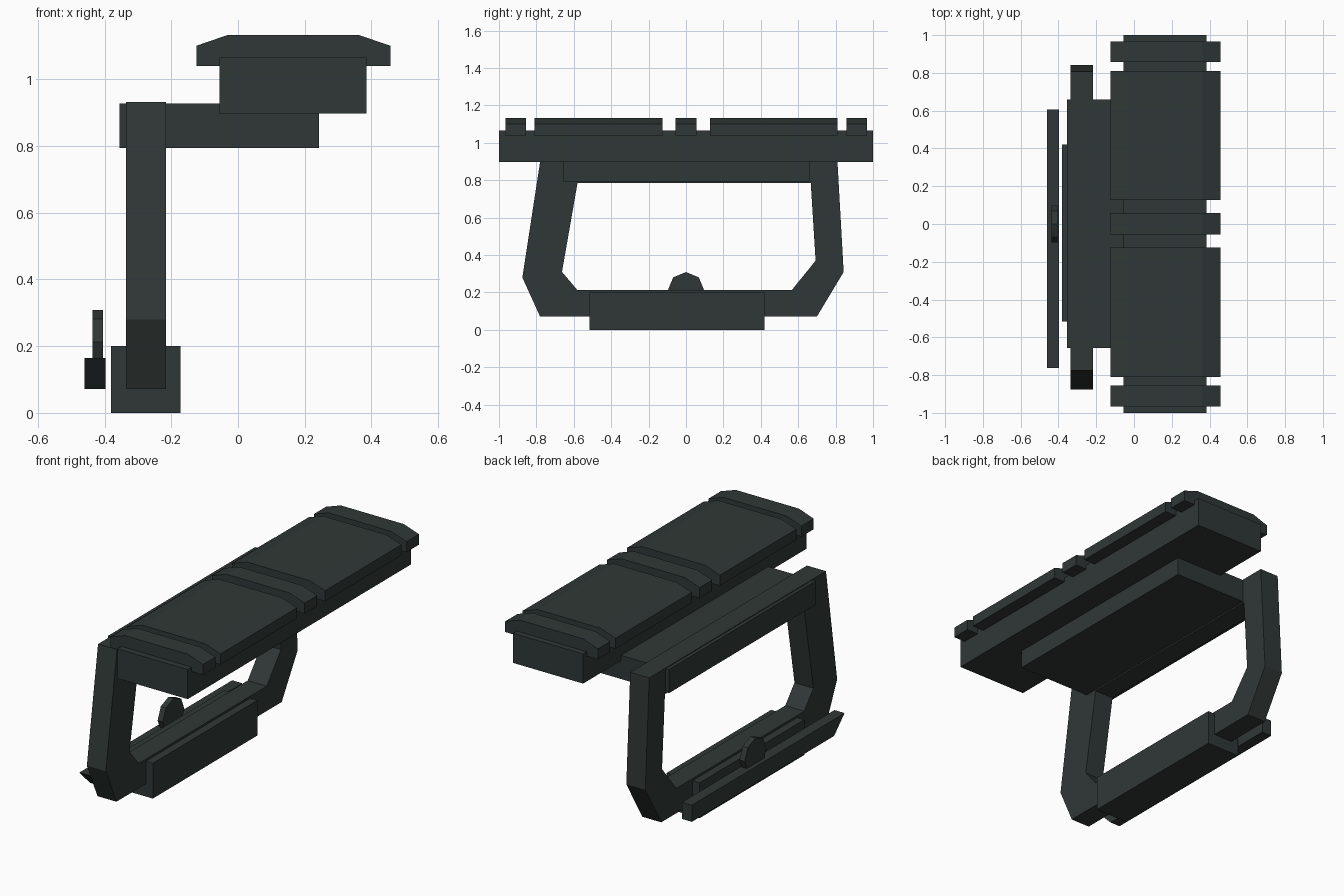
import bpy, bmesh, math
from mathutils import Matrix

if "Cube" in bpy.data.objects:
    bpy.data.objects.remove(bpy.data.objects["Cube"])

mat = bpy.data.materials.new("dark green grey")
mat.diffuse_color = (0.029, 0.039, 0.037, 1)
mat.use_nodes = True
mat.node_tree.nodes["Principled BSDF"].inputs["Base Color"].default_value = mat.diffuse_color


def finish(name, bm):
    bmesh.ops.recalc_face_normals(bm, faces=bm.faces)
    me = bpy.data.meshes.new(name)
    bm.to_mesh(me)
    bm.free()
    me.materials.append(mat)
    ob = bpy.data.objects.new(name, me)
    bpy.context.collection.objects.link(ob)
    return ob


def prism(name, pts, axis, lo, hi):
    """Extrude a profile along x (pts are y, z) or y (pts are x, z)."""
    def place(p, t):
        return (t, p[0], p[1]) if axis == "x" else (p[0], t, p[1])
    bm = bmesh.new()
    a = [bm.verts.new(place(p, lo)) for p in pts]
    b = [bm.verts.new(place(p, hi)) for p in pts]
    bm.faces.new(a)
    bm.faces.new(b[::-1])
    n = len(pts)
    for i in range(n):
        j = (i + 1) % n
        bm.faces.new((a[i], a[j], b[j], b[i]))
    return finish(name, bm)


def box(name, x, y, z):
    return prism(name, [(x[0], z[0]), (x[1], z[0]), (x[1], z[1]), (x[0], z[1])], "y", *y)


def ring(name, outer, inner, x0, x1):
    """Closed frame between two y-z loops of equal length."""
    bm = bmesh.new()
    loops = [[bm.verts.new((x, y, z)) for y, z in pts]
             for pts, x in ((outer, x0), (outer, x1), (inner, x1), (inner, x0))]
    n = len(outer)
    for k in range(4):
        p, q = loops[k], loops[(k + 1) % 4]
        for i in range(n):
            j = (i + 1) % n
            bm.faces.new((p[i], p[j], q[j], q[i]))
    return finish(name, bm)


# Top rail and its chamfered pads
box("rail_base", (-0.055, 0.385), (-1, 1), (0.897, 1.065))
pad = [(-0.125, 1.04), (0.457, 1.04), (0.457, 1.10), (0.363, 1.132), (-0.032, 1.132), (-0.125, 1.10)]
for i, (y0, y1) in enumerate([(-0.965, -0.855), (-0.81, -0.125), (-0.055, 0.057),
                              (0.127, 0.81), (0.857, 0.967)]):
    prism(f"rail_pad_{i + 1}", pad, "y", y0, y1)

# Plate carrying the rail
box("side_arm_plate", (-0.355, 0.243), (-0.657, 0.66), (0.793, 0.927))

# Open side frame
outer = [(-0.775, 0.931), (-0.875, 0.28), (-0.78, 0.071), (0.70, 0.071), (0.843, 0.31), (0.808, 0.931)]
inner = [(-0.58, 0.785), (-0.663, 0.31), (-0.58, 0.212), (0.565, 0.212), (0.693, 0.37), (0.667, 0.785)]
ring("side_frame", outer, inner, -0.335, -0.216)

# Lower clamp block
box("clamp_block", (-0.38, -0.172), (-0.517, 0.42), (0, 0.2))

# Lock bar with one undercut end
prism("lock_bar", [(-0.763, 0.165), (-0.67, 0.071), (0.605, 0.071), (0.605, 0.165)], "x", -0.46, -0.397)

# Eight-sided lock knob
bm = bmesh.new()
bmesh.ops.create_cone(bm, cap_ends=True, segments=8, radius1=0.097, radius2=0.097, depth=0.032,
                      matrix=Matrix.Translation((-0.42, 0, 0.212)) @ Matrix.Rotation(math.pi / 2, 4, "Y"))
finish("lock_knob", bm)
